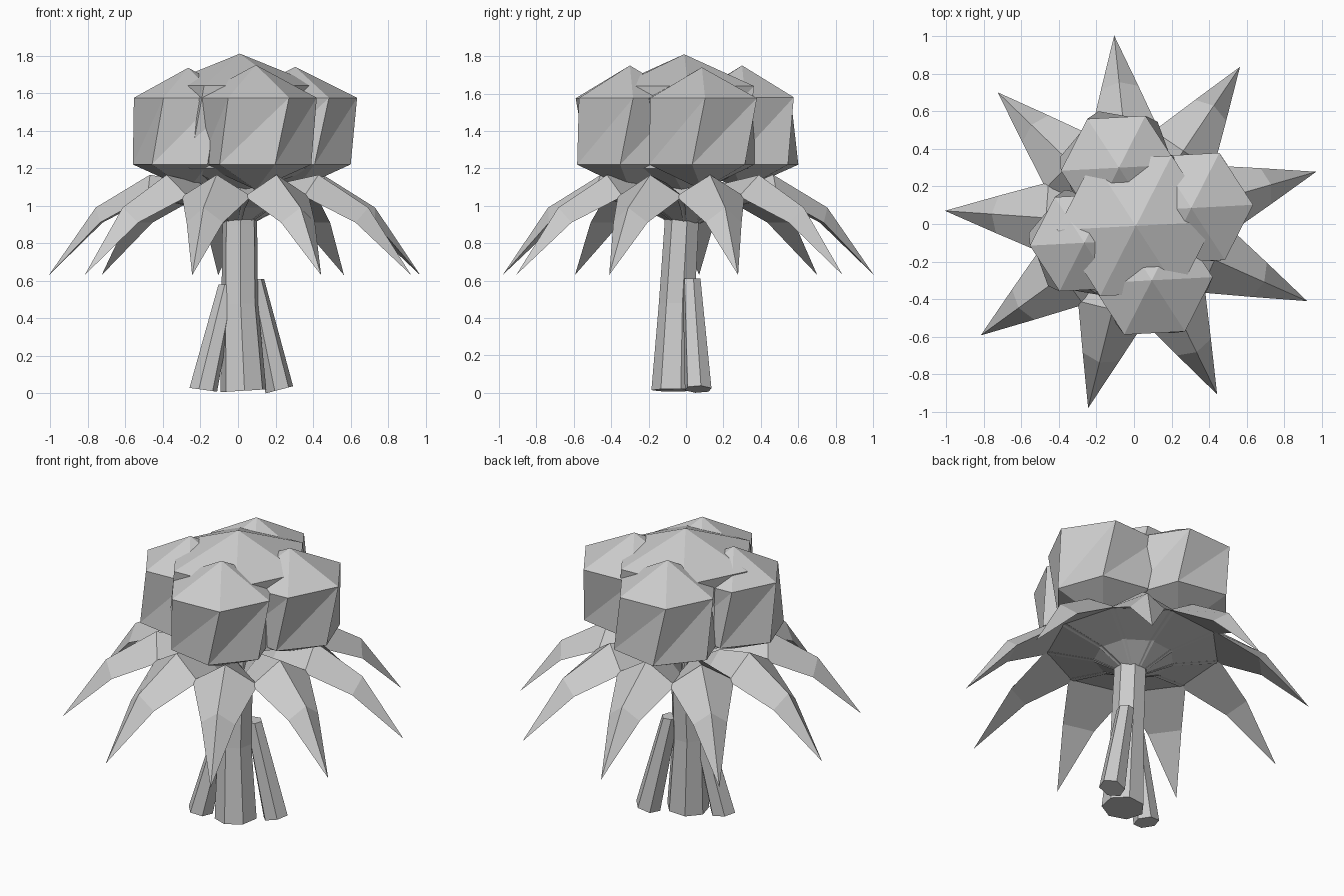
import bpy
from math import cos, sin, radians, pi

if "Cube" in bpy.data.objects:
    bpy.data.objects.remove(bpy.data.objects["Cube"])


def make_object(name, verts, faces):
    mesh = bpy.data.meshes.new(name)
    mesh.from_pydata(verts, [], faces)
    mesh.update()
    obj = bpy.data.objects.new(name, mesh)
    bpy.context.collection.objects.link(obj)
    return obj


def bridge(a, b, n):
    """Quads between two rings of n vertices starting at indices a and b."""
    return [(a + i, a + (i + 1) % n, b + (i + 1) % n, b + i) for i in range(n)]


def tube(name, stations, sides, phase=0.0):
    """Capped faceted limb; each station is (x, y, z, radius)."""
    verts, faces = [], []
    for x, y, z, r in stations:
        for i in range(sides):
            a = phase + 2 * pi * i / sides
            verts.append((x + r * cos(a), y + r * sin(a), z))
    for s in range(len(stations) - 1):
        faces += bridge(s * sides, (s + 1) * sides, sides)
    faces.append(tuple(reversed(range(sides))))
    faces.append(tuple(range(len(verts) - sides, len(verts))))
    return make_object(name, verts, faces)


def blob(name, x, y, r_low, r_high, levels, sides=6):
    """Twisted foliage lump: bottom point, two rings, top point."""
    bottom, low, high, top = levels
    verts = [(x, y, bottom)]
    for z, r, phase in ((low, r_low, -10), (high, r_high, 3)):
        for i in range(sides):
            a = radians(phase) + 2 * pi * i / sides
            verts.append((x + r * cos(a), y + r * sin(a), z))
    verts.append((x, y, top))
    faces = []
    n, last = sides, len(verts) - 1
    for i in range(n):
        j = (i + 1) % n
        faces.append((0, 1 + j, 1 + i))
        # twisted wall split along its rising diagonal
        faces.append((1 + i, 1 + j, 1 + n + j))
        faces.append((1 + i, 1 + n + j, 1 + n + i))
        faces.append((1 + n + i, 1 + n + j, last))
    return make_object(name, verts, faces)


def leaf(name, angle):
    """Drooping leaf with a triangular section: ridge on top, flat below."""
    # ridge radius, ridge z, edge radius, edge z, half width
    stations = [(0.05, 1.00, 0.07, 0.905, 0.035),
                (0.25, 1.12, 0.22, 0.99, 0.095),
                (0.47, 1.165, 0.47, 1.05, 0.19),
                (0.76, 0.99, 0.73, 0.91, 0.10)]
    ca, sa = cos(angle), sin(angle)

    def place(r, w, z):
        return (r * ca - w * sa, r * sa + w * ca, z)

    verts, faces = [], [(2, 1, 0)]
    for rr, rz, er, ez, w in stations:
        verts += [place(rr, 0, rz), place(er, -w, ez), place(er, w, ez)]
    for s in range(len(stations) - 1):
        faces += [tuple(reversed(f)) for f in bridge(s * 3, s * 3 + 3, 3)]
    tip = len(verts)
    verts.append(place(1.01, 0, 0.63))
    b = tip - 3
    faces += [(b, b + 1, tip), (b + 1, b + 2, tip), (b + 2, b, tip)]
    return make_object(name, verts, faces)


# Trunk, slightly bent
tube("trunk", [(0.03, -0.06, 0.015, 0.125), (0.01, -0.045, 0.48, 0.10),
               (0.01, -0.02, 0.90, 0.095), (0.01, -0.01, 1.20, 0.09)], 7, radians(15))

# Side roots
tube("left_root", [(-0.185, -0.11, 0.02, 0.075), (-0.055, -0.06, 0.58, 0.05)], 6, 0.2)
tube("right_root", [(0.22, 0.065, 0.02, 0.075), (0.09, 0.03, 0.61, 0.05)], 6, 0.2)
# Root feet reach the ground through slightly tilted soles
for n, dx in (("trunk", 0.0), ("left_root", -0.2), ("right_root", 0.2)):
    mesh = bpy.data.objects[n].data
    foot = [v for v in mesh.vertices if v.co.z < 0.1]
    cx = sum(v.co.x for v in foot) / len(foot)
    for v in foot:
        v.co.z = max(0.0, v.co.z + (dx + 0.06) * (v.co.x - cx))
low = min(v.co.z for n in ("trunk", "left_root", "right_root")
          for v in bpy.data.objects[n].data.vertices)
for n in ("trunk", "left_root", "right_root"):
    for v in bpy.data.objects[n].data.vertices:
        if v.co.z < 0.1:
            v.co.z -= low

# Ring of nine drooping leaves
for k in range(9):
    leaf(f"leaf_{k + 1}", radians(96 + 40 * k))

# Crown: broad centre with four lumps around it
blob("crown_centre", 0.01, -0.01, 0.42, 0.42, (1.06, 1.20, 1.64, 1.81))
blob("crown_front", 0.095, -0.30, 0.30, 0.325, (1.085, 1.22, 1.575, 1.75))
blob("crown_right", 0.305, 0.085, 0.30, 0.33, (1.085, 1.22, 1.575, 1.74))
blob("crown_back", -0.08, 0.30, 0.32, 0.31, (1.085, 1.22, 1.58, 1.75))
blob("crown_left", -0.265, -0.10, 0.30, 0.29, (1.085, 1.22, 1.575, 1.735))
